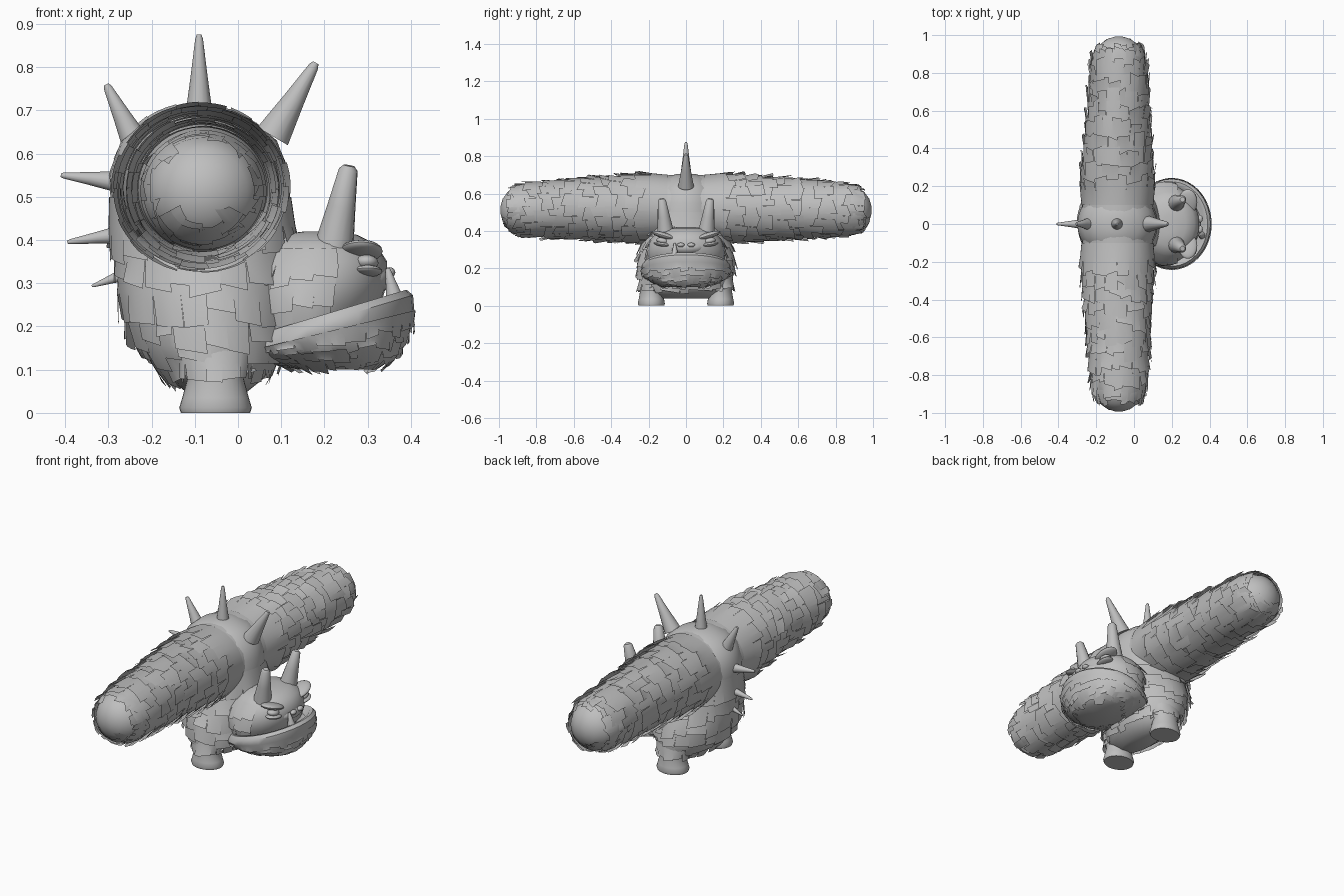
import bpy, bmesh, math, random
from mathutils import Vector, Matrix

random.seed(7)
if "Cube" in bpy.data.objects:
    bpy.data.objects.remove(bpy.data.objects["Cube"])

grey = bpy.data.materials.new("stone_grey")
grey.use_nodes = True
grey.diffuse_color = (0.52, 0.52, 0.52, 1)
grey.node_tree.nodes["Principled BSDF"].inputs["Base Color"].default_value = grey.diffuse_color


def finish(name, bm, angle=40, recalc=True):
    if recalc:
        bmesh.ops.recalc_face_normals(bm, faces=bm.faces)
    mesh = bpy.data.meshes.new(name)
    bm.to_mesh(mesh)
    bm.free()
    mesh.materials.append(grey)
    ob = bpy.data.objects.new(name, mesh)
    bpy.context.collection.objects.link(ob)
    bpy.ops.object.select_all(action='DESELECT')
    ob.select_set(True)
    bpy.context.view_layer.objects.active = ob
    bpy.ops.object.shade_smooth_by_angle(angle=math.radians(angle))
    return ob


def loft(name, rows, place, seg=32):
    """Skin elliptical rows (t, c1, c2, r1, r2) and cap both ends."""
    bm = bmesh.new()
    rings = []
    for t, c1, c2, r1, r2 in rows:
        angles = [2 * math.pi * i / seg for i in range(seg)]
        rings.append([bm.verts.new(place(c1 + r1 * math.cos(a), c2 + r2 * math.sin(a), t))
                      for a in angles])
    for lo, hi in zip(rings, rings[1:]):
        for i in range(seg):
            j = (i + 1) % seg
            bm.faces.new((lo[i], lo[j], hi[j], hi[i]))
    bm.faces.new(rings[0])
    bm.faces.new(rings[-1])
    return finish(name, bm)


def sample(rows, t):
    rows = sorted(rows)
    t = min(max(t, rows[0][0]), rows[-1][0])
    for a, b in zip(rows, rows[1:]):
        if t <= b[0]:
            f = (t - a[0]) / max(b[0] - a[0], 1e-6)
            return [p + (q - p) * f for p, q in zip(a[1:], b[1:])]


def fur(name, rows, place, layers, jag=0.03, flare=0.022, arc=(0, 360), tufts=20):
    """Overlapping sleeves of stepped tufts lying over a lofted surface."""
    bm = bmesh.new()
    for start, end in layers:
        sign = 1 if end > start else -1
        first, last = [math.radians(d) for d in arc]
        shift = random.random() if arc[1] - arc[0] == 360 else 0
        count = max(2, round(tufts * (last - first) / (2 * math.pi)))
        cuts = [0] + [k + random.uniform(-0.3, 0.3) for k in range(1, count)] + [count]
        for k in range(count):
            tip = end + sign * random.uniform(-jag, jag)
            slant = random.uniform(-0.4, 0.4) * jag
            lift = flare * random.uniform(0.6, 1.3)
            grid = []
            for f in (0, 0.5, 1):
                line = []
                for s in (0, 1 / 3, 2 / 3, 1):
                    u = cuts[k] + (cuts[k + 1] - cuts[k]) * s
                    a = shift + first + (last - first) * u / count
                    # the half-way row is shared, so only tips step
                    t = start + (end - start) * f if f < 1 else tip + slant * (2 * s - 1)
                    c1, c2, r1, r2 = sample(rows, t)
                    off = 0.003 + (lift if f == 1 else flare * f * 0.8)
                    line.append(bm.verts.new(place(c1 + (r1 + off) * math.cos(a),
                                                   c2 + (r2 + off) * math.sin(a), t)))
                grid.append(line)
            c1, c2, _, _ = sample(rows, start)
            middle = Vector(place(c1, c2, start))
            for lo, hi in zip(grid, grid[1:]):
                for i in range(3):
                    face = bm.faces.new((lo[i], lo[i + 1], hi[i + 1], hi[i]))
                    face.normal_update()
                    if face.normal.dot(face.calc_center_median() - middle) < 0:
                        face.normal_flip()
    bmesh.ops.remove_doubles(bm, verts=bm.verts, dist=0.0005)
    return finish(name, bm, 60, False)


def spike(name, base, tip, r0, r1):
    """Tapered horn with a rounded end."""
    base, tip = Vector(base), Vector(tip)
    turn = (tip - base).to_track_quat('Z', 'Y')
    size = (tip - base).length
    rows = [(f * size, 0, 0, r, r) for f, r in
            ((0, r0), (0.5, r0 * 0.45 + r1 * 0.55), (0.95, r1), (1, r1 * 0.6))]
    return loft(name, rows, lambda a, b, t: base + turn @ Vector((a, b, t)), 14)


def blob(name, at, size, tilt=0):
    bm = bmesh.new()
    bmesh.ops.create_uvsphere(bm, u_segments=20, v_segments=12, radius=1)
    bm.transform(Matrix.Translation(at) @ Matrix.Rotation(tilt, 4, 'X') @ Matrix.Diagonal((*size, 1)))
    return finish(name, bm)


def upright(x, y, z):
    return (x, y, z)


def jaw_place(x, y, z):
    # the jaw rim climbs towards the chin
    return (x, y, z + 0.3 * (x - 0.38) * min(1, max(0, (z - 0.1) / 0.16)))


# Torso and its downward fur
torso = [(0.04, -0.05, 0, 0.06, 0.14), (0.08, -0.05, 0, 0.11, 0.21), (0.15, -0.06, 0, 0.165, 0.24),
         (0.25, -0.07, 0, 0.195, 0.25), (0.35, -0.075, 0, 0.2, 0.22), (0.45, -0.085, 0, 0.205, 0.2),
         (0.55, -0.09, 0, 0.21, 0.19), (0.63, -0.09, 0, 0.18, 0.17), (0.68, -0.09, 0, 0.12, 0.12),
         (0.705, -0.09, 0, 0.04, 0.05)]
loft("torso", torso, upright)
fur("torso_fur", torso, upright,
    [(0.5, 0.37), (0.42, 0.29), (0.34, 0.22), (0.27, 0.16), (0.2, 0.11), (0.13, 0.075)], 0.022)

# Arms, hands, feet
arm = [(0, -0.088, 0.52, 0.19, 0.18), (0.2, -0.088, 0.52, 0.185, 0.175),
       (0.5, -0.085, 0.52, 0.16, 0.155), (0.8, -0.08, 0.515, 0.14, 0.135),
       (0.9, -0.08, 0.512, 0.13, 0.125), (0.95, -0.08, 0.512, 0.102, 0.1),
       (0.98, -0.08, 0.512, 0.06, 0.06), (0.992, -0.08, 0.512, 0.02, 0.02)]
sleeves = [(0.1 + 0.076 * i, 0.25 + 0.076 * i) for i in range(10)]
foot = [(0, 0, 0, 0.08, 0.068), (0.012, 0, 0, 0.084, 0.072), (0.035, 0, 0, 0.077, 0.068),
        (0.08, 0, 0, 0.065, 0.06), (0.2, 0, 0, 0.1, 0.06)]
for side, label in ((1, "left"), (-1, "right")):
    def along(x, z, t, side=side):
        return (x, side * t, z)
    loft(label + "_arm", arm, along)
    fur(label + "_arm_fur", arm, along, sleeves)
    fur(label + "_cuff_fur", arm, along, [(0.85, 0.945)], 0.015, 0.015)
    fur(label + "_palm_fur", arm, along, [(0.91, 0.965), (0.94, 0.98)], 0.008, 0.012, (210, 330), 12)
    loft(label + "_foot", foot, lambda x, y, z, s=side: (x - 0.052, y + s * 0.185, z))
    fur(label + "_thigh_fur", foot, lambda x, y, z, s=side: (x - 0.052, y + s * 0.185, z),
        [(0.15, 0.085)], 0.015, 0.015, tufts=12)

# Row of spikes around the back
back_row = [((0.08, 0.64), (0.18, 0.81), 0.042, 0.012), ((-0.09, 0.68), (-0.09, 0.875), 0.033, 0.009),
            ((-0.23, 0.61), (-0.305, 0.76), 0.036, 0.01), ((-0.28, 0.535), (-0.41, 0.55), 0.025, 0.007),
            ((-0.26, 0.415), (-0.395, 0.395), 0.023, 0.006), ((-0.25, 0.325), (-0.338, 0.293), 0.018, 0.004)]
for i, (a, b, r0, r1) in enumerate(back_row):
    spike("back_spike_%d" % (i + 1), (a[0], 0, a[1]), (b[0], 0, b[1]), r0, r1)

# Upper head
skull = [(0.2, 0.16, 0, 0.13, 0.18), (0.25, 0.165, 0, 0.165, 0.205), (0.3, 0.17, 0, 0.175, 0.21),
         (0.35, 0.18, 0, 0.165, 0.19), (0.39, 0.185, 0, 0.135, 0.155), (0.412, 0.185, 0, 0.09, 0.115),
         (0.42, 0.185, 0, 0.03, 0.05)]
loft("skull", skull, upright)
fur("skull_fur", skull, upright, [(0.38, 0.3), (0.32, 0.24), (0.27, 0.2)], 0.018, 0.015, (72, 288))
blob("muzzle", (0.3, 0, 0.31), (0.055, 0.1, 0.04))

# Lower jaw with a thick lip and a beard
jaw = [(0.1, 0.23, 0, 0.09, 0.11), (0.13, 0.225, 0, 0.14, 0.17), (0.18, 0.205, 0, 0.185, 0.22),
       (0.23, 0.2, 0, 0.208, 0.24), (0.265, 0.2, 0, 0.205, 0.238)]
lip = [(0.282, 0.2, 0, 0.19, 0.224), (0.28, 0.2, 0, 0.172, 0.206), (0.255, 0.2, 0, 0.15, 0.185)]
loft("jaw", jaw + lip, jaw_place)
fur("beard", jaw, jaw_place, [(0.23, 0.185), (0.2, 0.155), (0.17, 0.125), (0.14, 0.105)],
    0.013, 0.012, tufts=32)

# Face: eyes, lids, brows, horns
for s, label in ((1, "left"), (-1, "right")):
    blob(label + "_eye", (0.297, s * 0.125, 0.347), (0.028, 0.034, 0.018), s * 0.2)
    blob(label + "_brow", (0.285, s * 0.115, 0.374), (0.05, 0.072, 0.017), s * 0.3)
    blob(label + "_lower_lid", (0.3, s * 0.125, 0.328), (0.034, 0.05, 0.012), s * 0.15)
    blob(label + "_nostril", (0.35, s * 0.028, 0.325), (0.014, 0.02, 0.012))
    spike(label + "_horn", (0.222, s * 0.108, 0.385), (0.257, s * 0.13, 0.572), 0.046, 0.022)
spike("tusk", (0.362, -0.06, 0.265), (0.346, -0.06, 0.335), 0.021, 0.006)
